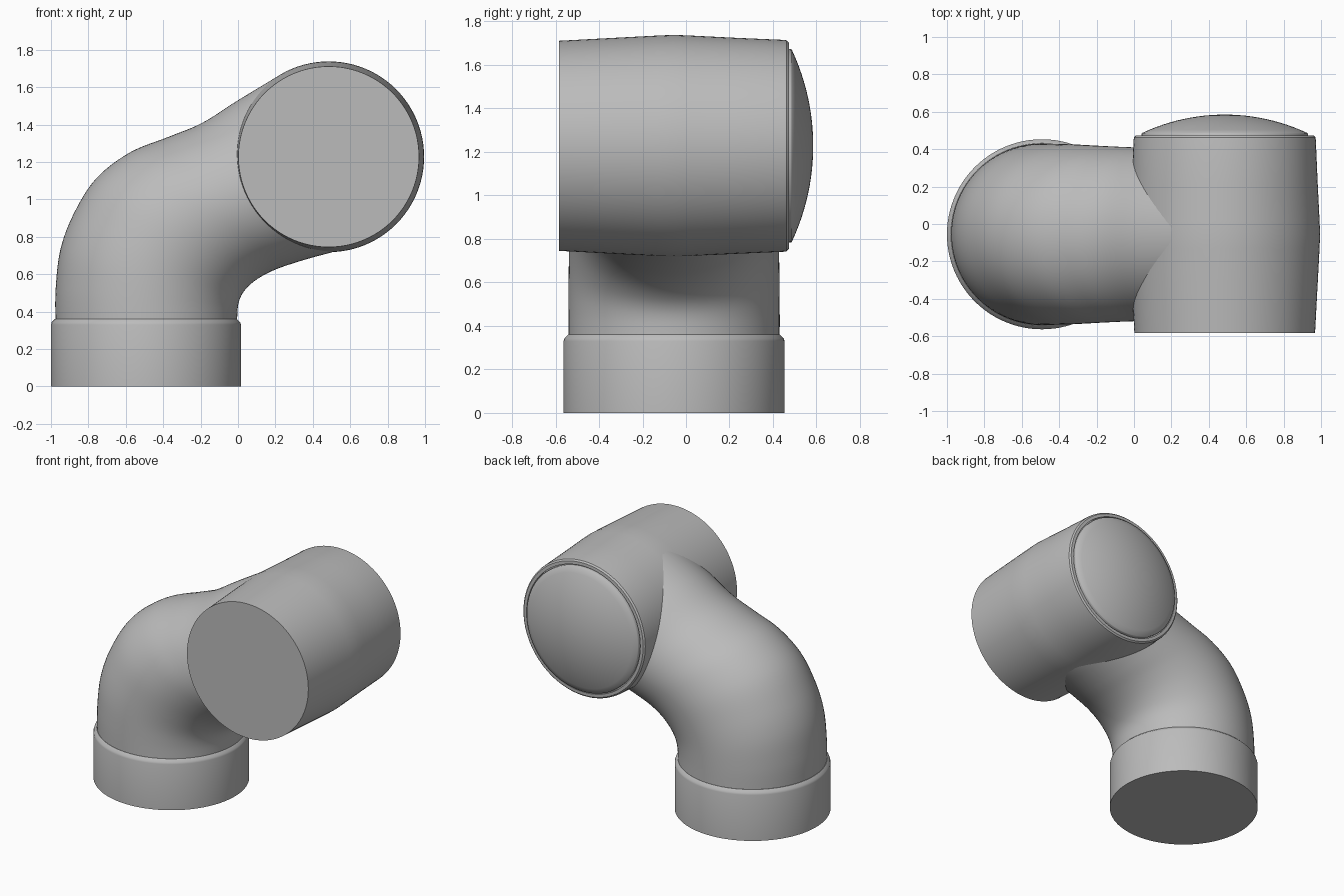
import bpy, bmesh, math
from mathutils import Vector, Matrix

cube = bpy.data.objects.get("Cube")
if cube:
    bpy.data.objects.remove(cube, do_unlink=True)

grey = bpy.data.materials.new("light grey")
grey.use_nodes = True
GREY = (0.5, 0.5, 0.5, 1)
grey.diffuse_color = GREY
grey.node_tree.nodes["Principled BSDF"].inputs["Base Color"].default_value = GREY


def skin(name, rings):
    """Bridge successive rings of points, closing both ends."""
    bm = bmesh.new()
    loops = [[bm.verts.new(p) for p in ring] for ring in rings]
    n = len(loops[0])
    for a, b in zip(loops, loops[1:]):
        for i in range(n):
            j = (i + 1) % n
            bm.faces.new((a[i], a[j], b[j], b[i]))
    bm.faces.new(loops[0])
    bm.faces.new(loops[-1])
    bmesh.ops.recalc_face_normals(bm, faces=bm.faces)
    mesh = bpy.data.meshes.new(name)
    bm.to_mesh(mesh)
    bm.free()
    mesh.materials.append(grey)
    obj = bpy.data.objects.new(name, mesh)
    bpy.context.collection.objects.link(obj)
    bpy.ops.object.select_all(action='DESELECT')
    obj.select_set(True)
    bpy.context.view_layer.objects.active = obj
    bpy.ops.object.shade_smooth_by_angle(angle=math.radians(35))
    return obj


def ring(centre, u, v, n=96):
    """Ellipse spanned by half-axes u and v."""
    return [centre + u * math.cos(t) + v * math.sin(t)
            for t in (2 * math.pi * i / n for i in range(n))]


def lathe(name, profile, matrix):
    """Turn a (radius, height) profile about the local z axis."""
    return skin(name, [[matrix @ p for p in ring(Vector((0, 0, h)), Vector((r, 0, 0)),
                                                 Vector((0, r, 0)))] for r, h in profile])


def spline(keys, steps=6):
    """Smooth curve through all key vectors."""
    out = []
    for i in range(len(keys) - 1):
        p0, p1, p2 = keys[max(i - 1, 0)], keys[i], keys[i + 1]
        p3 = keys[min(i + 2, len(keys) - 1)]
        for s in range(steps):
            t = s / steps
            out.append(p1 + (p2 - p0) * (t / 2)
                       + (p0 * 2 - p1 * 5 + p2 * 4 - p3) * (t * t / 2)
                       + (p1 * 3 - p0 - p2 * 3 + p3) * (t ** 3 / 2))
    return out + [keys[-1]]


MID_Y = -0.055

# Base collar with a rounded shoulder
lathe("base_collar", [(0.508, 0), (0.508, 0.33), (0.504, 0.343), (0.487, 0.36)],
      Matrix.Translation((-0.492, MID_Y, 0)))

# Bent arm: outer x, z, inner x, z and half width of each section
sections = [
    (-0.976, 0.34, -0.005, 0.34, 0.486),
    (-0.975, 0.52, 0.0, 0.43, 0.486),
    (-0.95, 0.73, 0.02, 0.49, 0.485),
    (-0.88, 0.92, 0.06, 0.54, 0.483),
    (-0.76, 1.11, 0.12, 0.585, 0.48),
    (-0.58, 1.25, 0.20, 0.625, 0.473),
    (-0.37, 1.335, 0.30, 0.66, 0.466),
    (-0.19, 1.41, 0.40, 0.69, 0.462),
    (0.0, 1.53, 0.52, 0.722, 0.46),
    (0.22, 1.663, 0.70, 0.775, 0.46),
]
rings = []
for ox, oz, ix, iz, w in spline([Vector(s) for s in sections]):
    outer, inner = Vector((ox, MID_Y, oz)), Vector((ix, MID_Y, iz))
    rings.append(ring((outer + inner) / 2, (outer - inner) / 2, Vector((0, w, 0))))
skin("bent_arm", rings)

# Cross housing, slightly barrelled, turned about the y axis
to_y = Matrix.Translation((0.485, 0, 1.228)) @ Matrix.Rotation(-math.pi / 2, 4, 'X')
lathe("cross_housing",
      [(0.483, -0.583), (0.497, -0.32), (0.507, -0.13), (0.51, MID_Y), (0.507, 0.02),
       (0.497, 0.22), (0.487, 0.45), (0.485, 0.463), (0.475, 0.473), (0.453, 0.474),
       (0.453, 0.462)], to_y)

# Domed end cap behind a narrow groove
R, RIM, TOP = 1.04, 0.445, 0.585
dome = [(RIM, 0.45), (RIM, 0.482)]
for i in range(12, 0, -1):
    r = 0.442 * i / 12
    dome.append((r, TOP - R + math.sqrt(R * R - r * r)))
dome.append((0.002, TOP))
lathe("domed_end_cap", dome, to_y)
